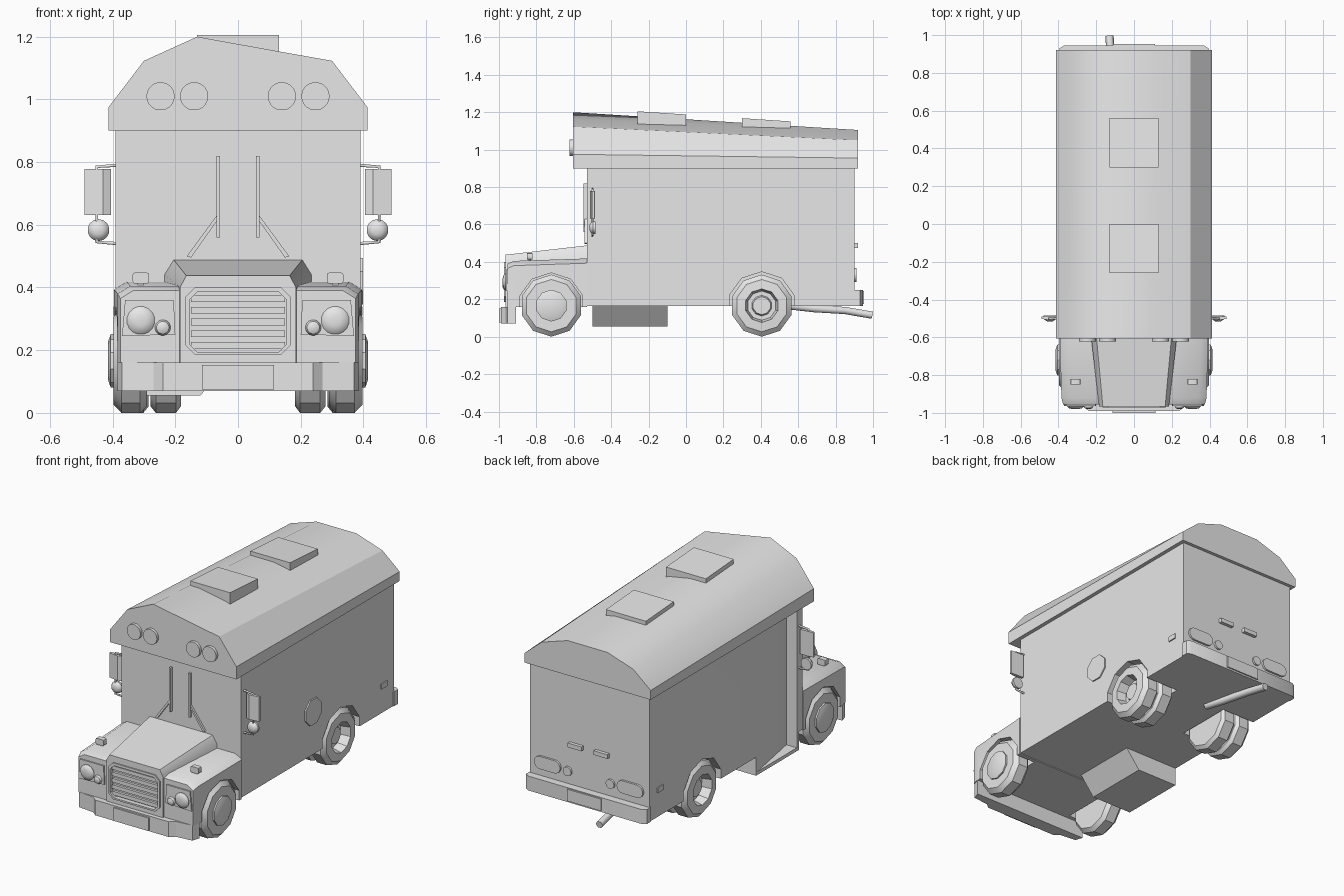
import bpy, bmesh
from math import sin, cos, pi, radians

cube = bpy.data.objects.get("Cube")
if cube:
    bpy.data.objects.remove(cube, do_unlink=True)

grey = bpy.data.materials.new("plain_grey")
grey.use_nodes = True
grey.diffuse_color = (0.8, 0.8, 0.8, 1)
grey.node_tree.nodes["Principled BSDF"].inputs["Base Color"].default_value = (0.8, 0.8, 0.8, 1)
parts = []
SIDES = ((1, "left"), (-1, "right"))


def skin(name, rings, s=1):
    """Join matching rings of points into a closed solid; s=-1 mirrors it in x."""
    bm = bmesh.new()
    loops = [[bm.verts.new((p[0] * s, p[1], p[2])) for p in r] for r in rings]
    n = len(loops[0])
    for a, b in zip(loops, loops[1:]):
        for i in range(n):
            j = (i + 1) % n
            bm.faces.new((a[i], a[j], b[j], b[i]))
    bm.faces.new(loops[0])
    bm.faces.new(loops[-1])
    bmesh.ops.recalc_face_normals(bm, faces=bm.faces)
    me = bpy.data.meshes.new(name)
    bm.to_mesh(me)
    bm.free()
    me.materials.append(grey)
    ob = bpy.data.objects.new(name, me)
    bpy.context.collection.objects.link(ob)
    parts.append(ob)
    return ob


def place(axis, u, v, w):
    return {"x": (w, u, v), "y": (u, w, v), "z": (u, v, w)}[axis]


def prism(name, axis, pts, a, b, s=1):
    return skin(name, [[place(axis, u, v, w) for u, v in pts] for w in (a, b)], s)


def box(name, x, y, z, s=1):
    return prism(name, "z", [(x[0], y[0]), (x[1], y[0]), (x[1], y[1]), (x[0], y[1])], *z, s)


def ngon(cu, cv, r, n):
    return [(cu + r * cos(2 * pi * (i + .5) / n), cv + r * sin(2 * pi * (i + .5) / n)) for i in range(n)]


def rounded(cu, cv, w, h, r, n=4):
    pts = []
    for k, (su, sv) in enumerate(((1, 1), (-1, 1), (-1, -1), (1, -1))):
        for i in range(n + 1):
            t = (k + i / n) * pi / 2
            pts.append((cu + su * (w / 2 - r) + r * cos(t), cv + sv * (h / 2 - r) + r * sin(t)))
    return pts


def lathe(name, axis, c, profile, n, s=1):
    return skin(name, [[place(axis, u, v, w) for u, v in ngon(c[0], c[1], r, n)] for w, r in profile], s)


def cut(ob, cutter):
    mod = ob.modifiers.new("cut", "BOOLEAN")
    mod.operation, mod.solver, mod.object = "DIFFERENCE", "EXACT", cutter
    bpy.context.view_layer.objects.active = ob
    bpy.ops.object.modifier_apply(modifier=mod.name)
    parts.remove(cutter)
    bpy.data.objects.remove(cutter, do_unlink=True)


def tube(name, pts, r, s=1):
    cu = bpy.data.curves.new(name, "CURVE")
    cu.dimensions, cu.bevel_depth, cu.bevel_resolution, cu.use_fill_caps = "3D", r, 1, True
    sp = cu.splines.new("POLY")
    sp.points.add(len(pts) - 1)
    for p, (x, y, z) in zip(sp.points, pts):
        p.co = (x * s, y, z, 1)
    cu.materials.append(grey)
    ob = bpy.data.objects.new(name, cu)
    bpy.context.collection.objects.link(ob)


# Body with rear wheel wells and the slanting entrance door recess
body = box("body", (-.39, .39), (-.53, .9), (.165, .9))
step = prism("entrance_step", "y", [(-.03, .166), (-.12, .055), (-.388, .055), (-.388, .166)], -.5, -.1)
for s, side in SIDES:
    cut(body, prism("well_cutter", "x", ngon(.405, .165, .182, 10), .17, .5, s))
for ob in (body, step):
    cut(ob, prism("door_cutter", "z", [(-.42, -.1), (-.39, -.1), (-.32, -.48), (-.42, -.48)], .075, .885))

# Roof, sloping down to the back
front = [(-.413, .9), (-.413, .975), (-.3, 1.123), (-.13, 1.2), (.085, 1.161), (.3, 1.123), (.413, .975), (.413, .9)]
back = [(-.413, .9), (-.413, .955), (-.3, 1.05), (-.13, 1.105), (.13, 1.105), (.3, 1.05), (.413, .955), (.413, .9)]
skin("roof", [[(x, -.605, z) for x, z in front], [(x, .92, z) for x, z in back]])
for name, y, z in (("front", -.26, 1.205), ("rear", .3, 1.168)):
    prism(name + "_roof_hatch", "x",
          [(y, z - .07), (y, z), (y + .26, z - .017), (y + .26, z - .085)], -.13, .13)

# Hood with grille opening
nose = [(-.185, .16), (-.185, .4), (-.165, .438), (.165, .438), (.185, .4), (.185, .16)]
cowl = [(-.235, .16), (-.235, .44), (-.205, .488), (.205, .488), (.235, .44), (.235, .16)]
hood = skin("hood", [[(x, -.965, z) for x, z in nose], [(x, -.53, z) for x, z in cowl]])
cut(hood, prism("grille_cutter", "y", rounded(0, .29, .31, .19, .025, 1), -1, -.945))
for i in range(5):
    z = .215 + i * .0375
    box(f"grille_bar_{i + 1}", (-.15, .15), (-.96, -.94), (z - .011, z + .011))
grille = prism("grille_surround", "y", rounded(0, .293, .335, .215, .03, 1), -.972, -.96)
cut(grille, prism("surround_cutter", "y", rounded(0, .29, .31, .19, .025, 1), -1, -.94))

# Front bumper and number plate
edge = [(.385, -.91), (.37, -.955), (.27, -.965), (.24, -.99)]
prism("front_bumper", "z", edge + [(-x, y) for x, y in reversed(edge)], .07, .16)
box("front_number_plate", (-.115, .115), (-1, -.988), (.075, .152))

# Rear bumper and plate
prism("rear_bumper", "z", [(-.395, .89), (-.395, .93), (-.37, .945), (.37, .945), (.395, .93), (.395, .89)], .165, .25)
box("rear_number_plate", (-.11, .11), (.944, .953), (.175, .245))

front_wheel = [(.29, .08), (.29, .145), (.312, .166), (.372, .166), (.397, .14), (.397, .085), (.406, .085), (.415, .06)]
rear_outer = [(.285, .08), (.285, .145), (.302, .166), (.365, .166), (.388, .14), (.392, .09),
              (.335, .078), (.335, .055), (.355, .048)]
rear_inner = [(.182, .08), (.182, .145), (.198, .166), (.262, .166), (.279, .145), (.279, .08)]

for s, side in SIDES:
    # Fenders with wheel openings
    fender = skin("fender_" + side, [
        [(x, y, z) for x, z in ((.17, .16), (.17, top), (wide - .04, top), (wide, top - .025), (wide, .16))]
        for y, wide, top in ((-.955, .375, .39), (-.92, .384, .405), (-.53, .395, .418))], s)
    cut(fender, prism("arch_cutter", "x", ngon(-.72, .165, .176, 10), .27, .5, s))

    # Wheels
    lathe("front_wheel_" + side, "x", (-.72, .166), front_wheel, 10, s)
    lathe("rear_outer_wheel_" + side, "x", (.405, .166), rear_outer, 10, s)
    lathe("rear_inner_wheel_" + side, "x", (.405, .166), rear_inner, 10, s)

    # Headlights
    prism("headlight_panel_" + side, "y", [(.2, .25), (.205, .36), (.36, .36), (.37, .245)], -.963, -.95, s)
    for name, x, z, r in (("headlight", .31, .295, .045), ("side_lamp", .24, .272, .025)):
        lathe(f"{name}_{side}", "y", (x, z), [(-.95, r), (-.966, r), (-.975, r * .8), (-.98, r * .4)], 16, s)

    # Turn signals on the fenders
    box("signal_foot_" + side, (.3, .32), (-.842, -.828), (.39, .42), s)
    prism("turn_signal_" + side, "y", rounded(.31, .43, .052, .036, .008, 2), -.85, -.82, s)

    # Roof marker lamps
    for i, x in enumerate((.14, .247)):
        prism(f"marker_lamp_{side}_{i + 1}", "y", ngon(x, 1.01, .045, 24), -.622, -.6, s)

    # Windscreen wipers
    box("wiper_blade_" + side, (.057, .068), (-.547, -.53), (.56, .82), s)
    prism("wiper_arm_" + side, "y", [(.064, .635), (.064, .617), (.15, .495), (.163, .5)], -.542, -.53, s)

    # Mirrors on a bracket
    tube("mirror_bracket_" + side, [(.385, -.5, .79), (.45, -.5, .785), (.45, -.5, .545), (.385, -.5, .54)], .006, s)
    prism("mirror_" + side, "z", [(.405, -.5), (.43, -.512), (.49, -.502), (.49, -.49), (.405, -.486)], .632, .778, s)
    lathe("round_mirror_" + side, "y", (.445, .583),
          [(-.515, .015), (-.508, .028), (-.496, .035), (-.484, .034)], 14, s)

    # Rear lamps and side markers
    prism("tail_lamp_" + side, "y", rounded(.27, .33, .17, .075, .037), .895, .912, s)
    prism("reverse_lamp_" + side, "y", ngon(.14, .325, .027, 14), .895, .912, s)
    box("upper_rear_lamp_" + side, (.04, .13), (.895, .92), (.475, .5), s)
    box("side_marker_" + side, (.385, .397), (.775, .83), (.31, .34), s)

# Fuel cap
prism("fuel_cap", "x", ngon(.14, .42, .08, 8), .385, .398)

# Exhaust pipe
tube("exhaust_pipe", [(-.07, .55, .165), (-.09, .68, .15), (-.12, .85, .14), (-.13, .995, .115)], .022)

bpy.ops.object.select_all(action="DESELECT")
for ob in parts:
    ob.select_set(True)
bpy.context.view_layer.objects.active = body
bpy.ops.object.shade_smooth_by_angle(angle=radians(32))
